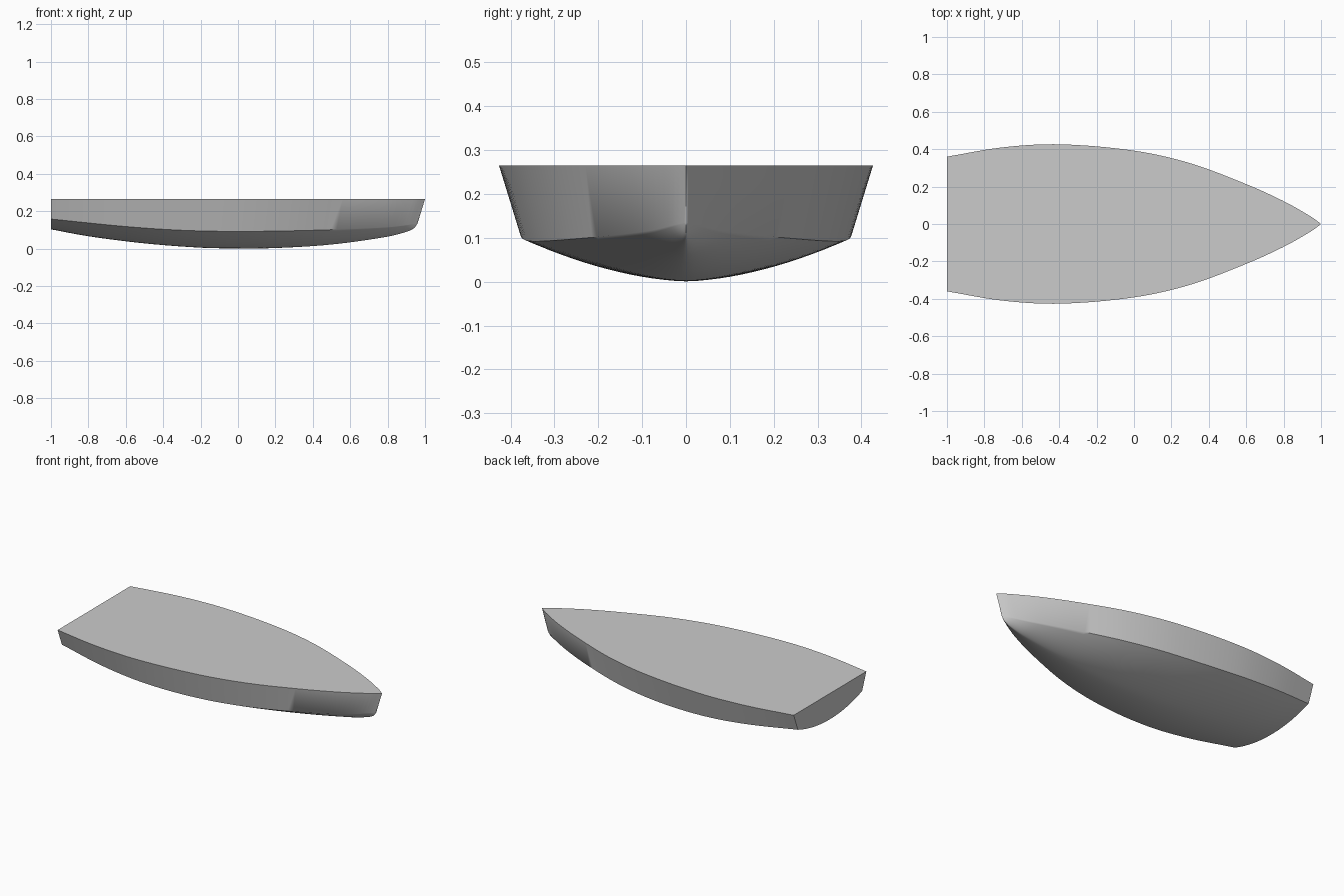
import bpy, bmesh, math

cube = bpy.data.objects.get("Cube")
if cube:
    bpy.data.objects.remove(cube, do_unlink=True)


def curve(points, x):
    """Smooth interpolation through (x, value) points."""
    n = len(points)
    slopes = []
    for i in range(n):
        a, b = points[max(i - 1, 0)], points[min(i + 1, n - 1)]
        slopes.append((b[1] - a[1]) / (b[0] - a[0]))
    i = 0
    while i < n - 2 and x > points[i + 1][0]:
        i += 1
    (x0, v0), (x1, v1) = points[i], points[i + 1]
    w = x1 - x0
    t = min(max((x - x0) / w, 0), 1)
    return ((1 + 2 * t) * (1 - t) ** 2 * v0 + t * (1 - t) ** 2 * w * slopes[i]
            + t * t * (3 - 2 * t) * v1 + t * t * (t - 1) * w * slopes[i + 1])


# Hull lines along the length
DECK_Z = 0.265
STEM_FOOT = 0.96
BEAM = [(-1, 0.36), (-0.7, 0.41), (-0.4, 0.426), (0, 0.392), (0.3, 0.325),
        (0.6, 0.213), (0.8, 0.122), (0.95, 0.037), (1, 0)]
CHINE = [(-1, 0.158), (-0.6, 0.118), (-0.3, 0.098), (0, 0.092), (0.4, 0.098),
         (0.8, 0.115), (0.96, 0.135)]
KEEL = [(-1, 0.103), (-0.8, 0.066), (-0.5, 0.028), (-0.2, 0.005), (0, 0.001),
        (0.2, 0.003), (0.5, 0.022), (0.8, 0.064), (0.91, 0.093), (0.945, 0.112), (0.96, 0.135)]

grey = bpy.data.materials.new("hull_grey")
grey.use_nodes = True
colour = (0.6, 0.6, 0.6, 1)
grey.diffuse_color = colour
grey.node_tree.nodes["Principled BSDF"].inputs["Base Color"].default_value = colour

# Half sections from deck edge to chine to keel
STATIONS, BOTTOM = 56, 14
bm = bmesh.new()
sections = []
for s in range(STATIONS + 1):
    t = s / STATIONS
    u = -1 + 2 * (1 - (1 - t) ** 1.4)          # stations crowd toward the bow
    x = -1 + (u + 1) * (STEM_FOOT + 1) / 2     # lower hull is shortened by the stem rake
    half = max(curve(BEAM, u), 0)
    chine, keel = curve(CHINE, x), curve(KEEL, x)
    power = 1.75 - 0.3 * u
    half_section = [(u, half, DECK_Z)]
    for k in range(BOTTOM + 1):
        f = 1 - k / BOTTOM
        half_section.append((x, half * 0.885 * f, keel + (chine - keel) * f ** power))
    mirrored = [(px, -py, pz) for px, py, pz in reversed(half_section[:-1])]
    sections.append([bm.verts.new(p) for p in half_section + mirrored])

# Shell, deck strip and transom
for a, b in zip(sections, sections[1:]):
    for i in range(len(a)):
        j = (i + 1) % len(a)
        bm.faces.new((a[i], a[j], b[j], b[i]))
bm.faces.new(sections[0])
bmesh.ops.remove_doubles(bm, verts=bm.verts, dist=0.0002)
bmesh.ops.dissolve_degenerate(bm, edges=bm.edges, dist=0.0001)
bmesh.ops.recalc_face_normals(bm, faces=bm.faces)

mesh = bpy.data.meshes.new("boat_hull")
bm.to_mesh(mesh)
bm.free()
mesh.materials.append(grey)
hull = bpy.data.objects.new("boat_hull", mesh)
bpy.context.collection.objects.link(hull)

bpy.ops.object.select_all(action='DESELECT')
hull.select_set(True)
bpy.context.view_layer.objects.active = hull
bpy.ops.object.shade_smooth_by_angle(angle=math.radians(45))
